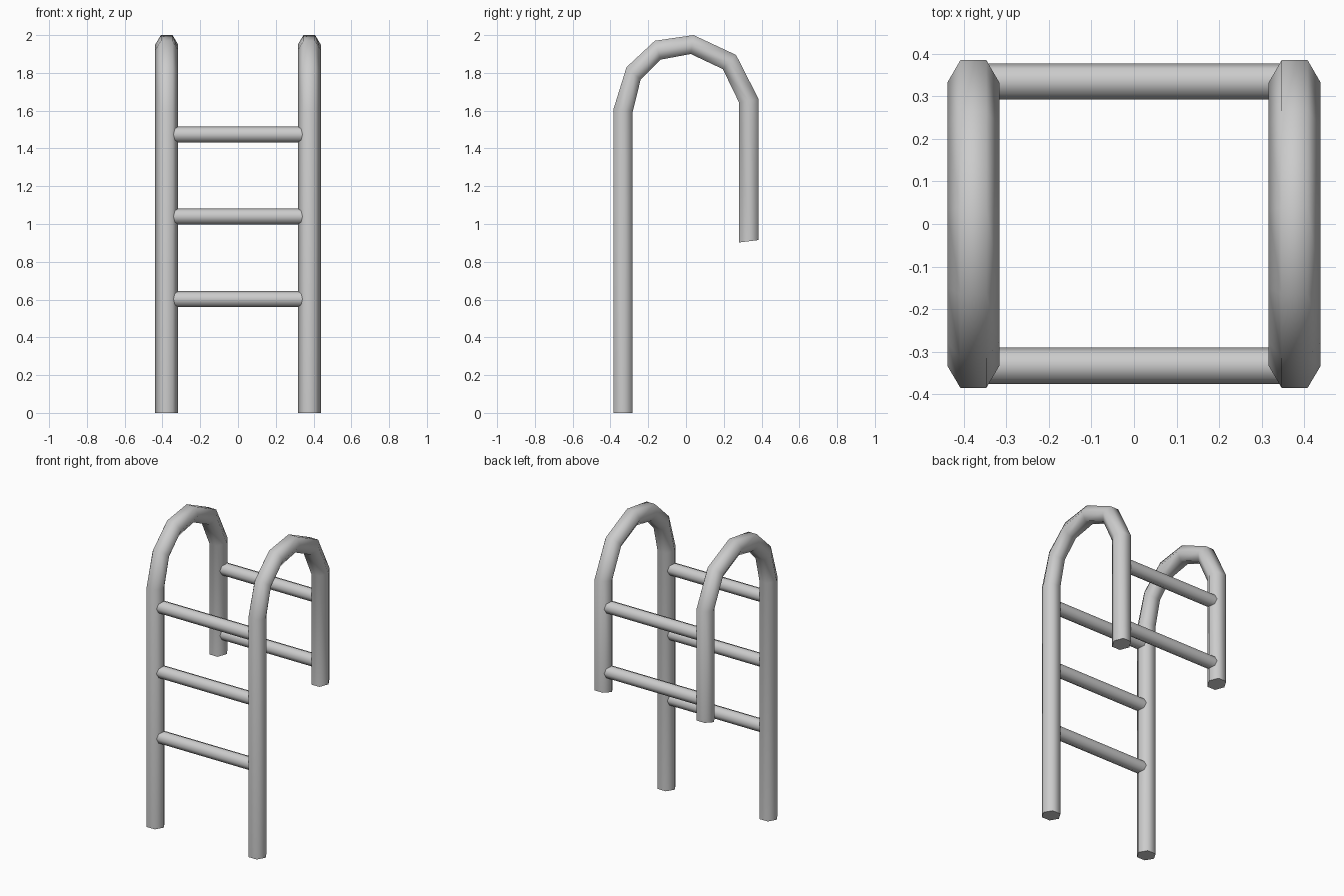
import bpy, bmesh, math
from mathutils import Matrix

cube = bpy.data.objects.get("Cube")
if cube:
    bpy.data.objects.remove(cube)

steel = bpy.data.materials.new("grey_steel")
steel.use_nodes = True
GREY = (0.6, 0.6, 0.6, 1)
steel.diffuse_color = GREY
steel.node_tree.nodes["Principled BSDF"].inputs["Base Color"].default_value = GREY

RAIL_X = 0.3775
HALF_WIDTH = 0.061

# Rail side profile: outer and inner (y, z) at each bend
OUTER = [(-.385, 0), (-.385, 1.605), (-.315, 1.83), (-.165, 1.97),
         (.04, 2), (.265, 1.895), (.385, 1.66), (.385, .915)]
INNER = [(-.282, 0), (-.282, 1.595), (-.24, 1.765), (-.135, 1.87),
         (.025, 1.9), (.195, 1.82), (.28, 1.645), (.28, .902)]


def finish(bm, name):
    bmesh.ops.recalc_face_normals(bm, faces=bm.faces)
    mesh = bpy.data.meshes.new(name)
    bm.to_mesh(mesh)
    bm.free()
    mesh.materials.append(steel)
    obj = bpy.data.objects.new(name, mesh)
    bpy.context.collection.objects.link(obj)
    bpy.ops.object.select_all(action='DESELECT')
    obj.select_set(True)
    bpy.context.view_layer.objects.active = obj
    bpy.ops.object.shade_smooth_by_angle(angle=math.radians(70))
    return obj


def make_rail(name, x):
    """Hexagonal tube swept over the arch."""
    bm = bmesh.new()
    rings = []
    w = HALF_WIDTH
    for o, i in zip(OUTER, INNER):
        mid = [(a + b) / 2 for a, b in zip(o, i)]
        section = [(w, mid), (w / 2, o), (-w / 2, o),
                   (-w, mid), (-w / 2, i), (w / 2, i)]
        rings.append([bm.verts.new((x + dx, *p)) for dx, p in section])
    for a, b in zip(rings, rings[1:]):
        for k in range(6):
            n = (k + 1) % 6
            bm.faces.new((a[k], a[n], b[n], b[k]))
    bm.faces.new(rings[0])
    bm.faces.new(rings[-1])
    return finish(bm, name)


def make_rung(name, y, z):
    """Octagonal bar between the rails, ends buried inside them."""
    bm = bmesh.new()
    turn = Matrix.Translation((0, y, z)) @ Matrix.Rotation(math.pi / 2, 4, 'Y')
    bmesh.ops.create_cone(bm, cap_ends=True, segments=8, radius1=.0425,
                          radius2=.0425, depth=2 * RAIL_X, matrix=turn)
    return finish(bm, name)


# Rails
make_rail("left_rail", RAIL_X)
make_rail("right_rail", -RAIL_X)

# Rungs
for n, z in enumerate((.602, 1.04, 1.474)):
    make_rung(f"front_rung_{n + 1}", -.333, z)
for n, z in enumerate((1.04, 1.474)):
    make_rung(f"back_rung_{n + 1}", .335, z)
